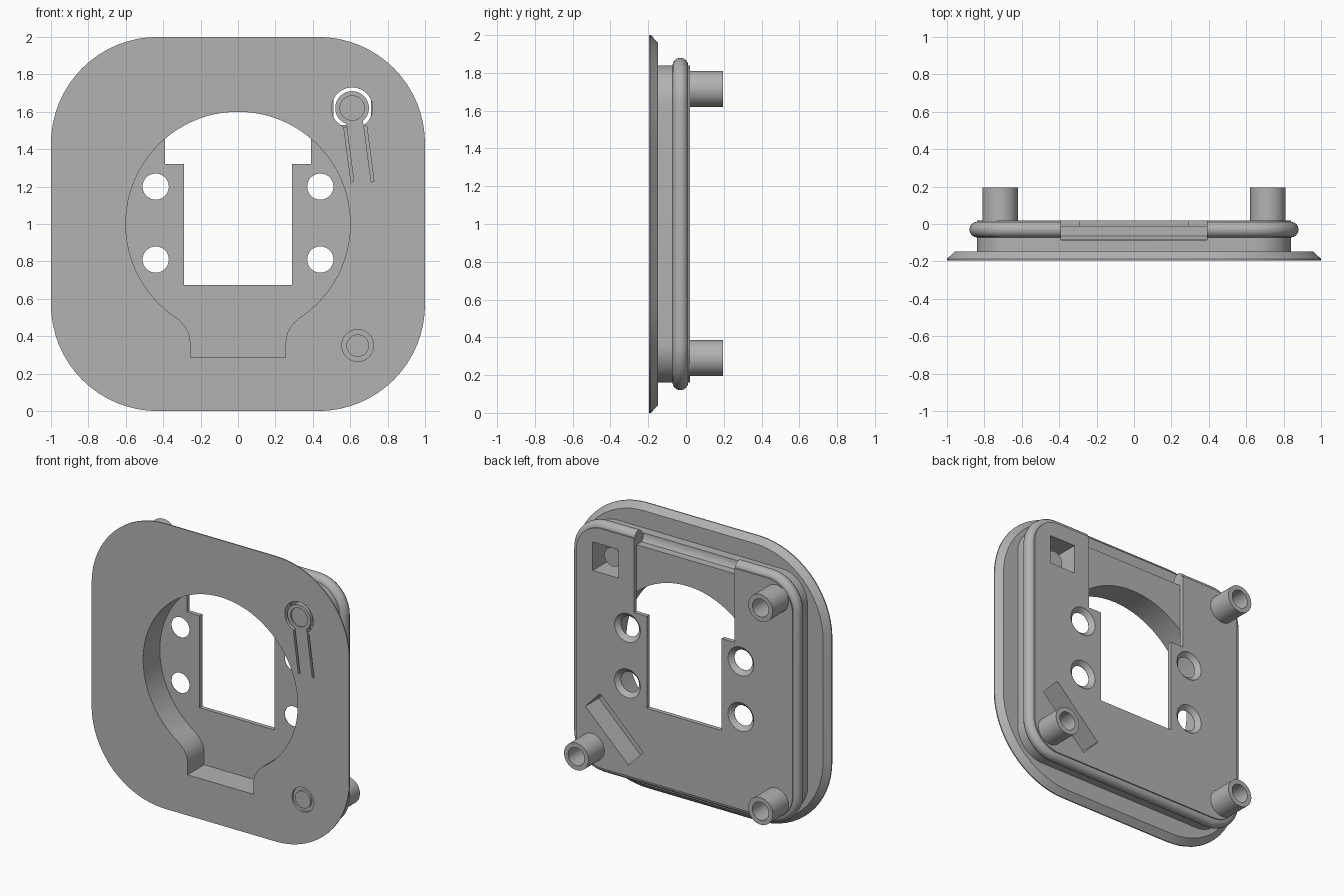
import bpy, bmesh, math
from mathutils import Matrix, Vector

old = bpy.data.objects.get("Cube")
if old:
    bpy.data.objects.remove(old, do_unlink=True)

grey = bpy.data.materials.new("plain grey")
grey.use_nodes = True
COLOUR = (0.45, 0.45, 0.45, 1)
grey.diffuse_color = COLOUR
grey.node_tree.nodes["Principled BSDF"].inputs["Base Color"].default_value = COLOUR


def loft(name, sections):
    """Solid through matching closed loops of 3D points."""
    bm = bmesh.new()
    loops = [[bm.verts.new(p) for p in s] for s in sections]
    n = len(loops[0])
    for a, b in zip(loops, loops[1:]):
        for i in range(n):
            j = (i + 1) % n
            bm.faces.new((a[i], a[j], b[j], b[i]))
    bm.faces.new(loops[0][::-1])
    bm.faces.new(loops[-1])
    bmesh.ops.recalc_face_normals(bm, faces=bm.faces)
    me = bpy.data.meshes.new(name)
    bm.to_mesh(me)
    bm.free()
    me.materials.append(grey)
    ob = bpy.data.objects.new(name, me)
    bpy.context.collection.objects.link(ob)
    return ob


def at(pts, y):
    return [(x, y, z) for x, z in pts]


def prism(name, pts, y0, y1):
    return loft(name, [at(pts, y0), at(pts, y1)])


def circle(x, z, r, n=48):
    return [(x + r * math.cos(2 * math.pi * i / n), z + r * math.sin(2 * math.pi * i / n))
            for i in range(n)]


def rounded(half, r, n=16):
    pts = []
    for q, (sx, sz) in enumerate(((1, 1), (-1, 1), (-1, -1), (1, -1))):
        for i in range(n + 1):
            a = (q + i / n) * math.pi / 2
            pts.append((sx * (half - r) + r * math.cos(a), 1 + sz * (half - r) + r * math.sin(a)))
    return pts


def box(x0, x1, z0, z1):
    return [(x0, z0), (x1, z0), (x1, z1), (x0, z1)]


def tilted(cx, cz, length, width, angle):
    rot = Matrix.Rotation(angle, 2)
    return [tuple(Vector((cx, cz)) + rot @ Vector(p))
            for p in box(-length / 2, length / 2, -width / 2, width / 2)]


def boolean(target, tool, op="DIFFERENCE", keep=False):
    mod = target.modifiers.new("cut", "BOOLEAN")
    mod.operation, mod.object, mod.solver = op, tool, "EXACT"
    bpy.context.view_layer.objects.active = target
    bpy.ops.object.modifier_apply(modifier=mod.name)
    if not keep:
        bpy.data.objects.remove(tool, do_unlink=True)


FRONT, PLATE_BACK, FLOOR, BACK = -0.195, -0.148, -0.01, 0.02
OUT = 0.3

# Front plate with chamfered rear edge, joined to the body block
plate = loft("mounting_plate", [at(rounded(1, 0.57), FRONT), at(rounded(1, 0.57), -0.187),
                                at(rounded(0.96, 0.53), PLATE_BACK)])
boolean(plate, prism("body", rounded(0.84, 0.2), -0.17, BACK), "UNION")

# Round front pocket with a lower tab
start = math.atan2(-0.51, 0.32)
arc = [(0.6 * math.cos(a), 1 + 0.6 * math.sin(a))
       for a in (start + i * (math.pi - 2 * start) / 72 for i in range(73))]
neck = [(0.285, 0.455), (0.262, 0.415), (0.255, 0.37), (0.255, 0.285)]
pocket = arc + [(-x, z) for x, z in neck] + neck[::-1]
boolean(plate, prism("pocket", pocket, -OUT, FLOOR))

# Window through the floor, and shallow slot open to the top
boolean(plate, prism("window", box(-0.29, 0.29, 0.675, 1.4), -0.1, OUT))
boolean(plate, prism("slot", box(-0.39, 0.39, 1.32, 2), FLOOR, OUT))

# Stepped notch in the top edge
section = [(-0.085, 1.95), (-0.085, 1.835), (-0.08, 1.805), (-0.065, 1.785),
           (OUT, 1.785), (OUT, 1.95)]
notch = loft("notch", [[(x, y, z) for y, z in section] for x in (-0.39, 0.39)])
boolean(plate, notch, keep=True)

# Countersunk screw holes
for x in (-0.44, 0.44):
    for z in (0.81, 1.2):
        boolean(plate, loft("screw_hole", [at(circle(x, z, 0.07), -0.1), at(circle(x, z, 0.07), FLOOR + 0.002),
                                           at(circle(x, z, 0.1), BACK), at(circle(x, z, 0.1), OUT)]))

# Rear openings: square behind the button and diagonal slot
boolean(plate, prism("square", box(0.51, 0.71, 1.53, 1.73), PLATE_BACK, OUT))
boolean(plate, prism("diagonal", tilted(0.543, 0.46, 0.465, 0.165, math.radians(44)), -0.13, OUT))

# Spring button: ring gap and two slits
boolean(plate, prism("ring_gap", circle(0.61, 1.62, 0.11), -OUT, PLATE_BACK + 0.01))
for x in (0.592, 0.7):
    boolean(plate, prism("slit", tilted(x, 1.375, 0.3, 0.015, math.radians(-82.5)), -OUT, PLATE_BACK))
button = prism("button", circle(0.61, 1.62, 0.09), FRONT, PLATE_BACK)
boolean(button, prism("dimple", circle(0.61, 1.62, 0.065), -OUT, FRONT + 0.01))
prism("button_pin", circle(0.61, 1.62, 0.065), PLATE_BACK - 0.02, -0.06)
prism("button_neck", tilted(0.626, 1.525, 0.06, 0.09, math.radians(-82.5)), FRONT, PLATE_BACK)

# Small ring groove at the lower corner
boolean(plate, prism("groove", circle(0.64, 0.35, 0.085), -OUT, FRONT + 0.015))
prism("groove_centre", circle(0.64, 0.35, 0.06), FRONT, FRONT + 0.02)

# Sealing ring around the body, interrupted at the notch
curve = bpy.data.curves.new("seal_path", "CURVE")
curve.dimensions = "3D"
curve.bevel_depth, curve.bevel_resolution = 0.042, 6
path = rounded(0.838, 0.2)
spline = curve.splines.new("POLY")
spline.points.add(len(path) - 1)
for p, (x, z) in zip(spline.points, path):
    p.co = (x, -0.03, z, 1)
spline.use_cyclic_u = True
temp = bpy.data.objects.new("seal_path", curve)
bpy.context.collection.objects.link(temp)
bpy.context.view_layer.update()
mesh = bpy.data.meshes.new_from_object(temp.evaluated_get(bpy.context.evaluated_depsgraph_get()))
bpy.data.objects.remove(temp, do_unlink=True)
mesh.materials.clear()
mesh.materials.append(grey)
seal = bpy.data.objects.new("sealing_ring", mesh)
bpy.context.collection.objects.link(seal)
boolean(seal, notch)

# Hollow rear posts on three corners
for name, x, z in (("post_lower_left", 0.715, 0.29), ("post_lower_right", -0.715, 0.29),
                   ("post_upper_right", -0.715, 1.715)):
    post = prism(name, circle(x, z, 0.095), 0, 0.195)
    boolean(post, prism("bore", circle(x, z, 0.063), BACK + 0.005, OUT))

# Smooth the curved walls, keep the edges sharp
bpy.ops.object.select_all(action="DESELECT")
for ob in bpy.context.scene.objects:
    if ob.type == "MESH":
        ob.select_set(True)
        bpy.context.view_layer.objects.active = ob
bpy.ops.object.shade_smooth_by_angle(angle=math.radians(30))
